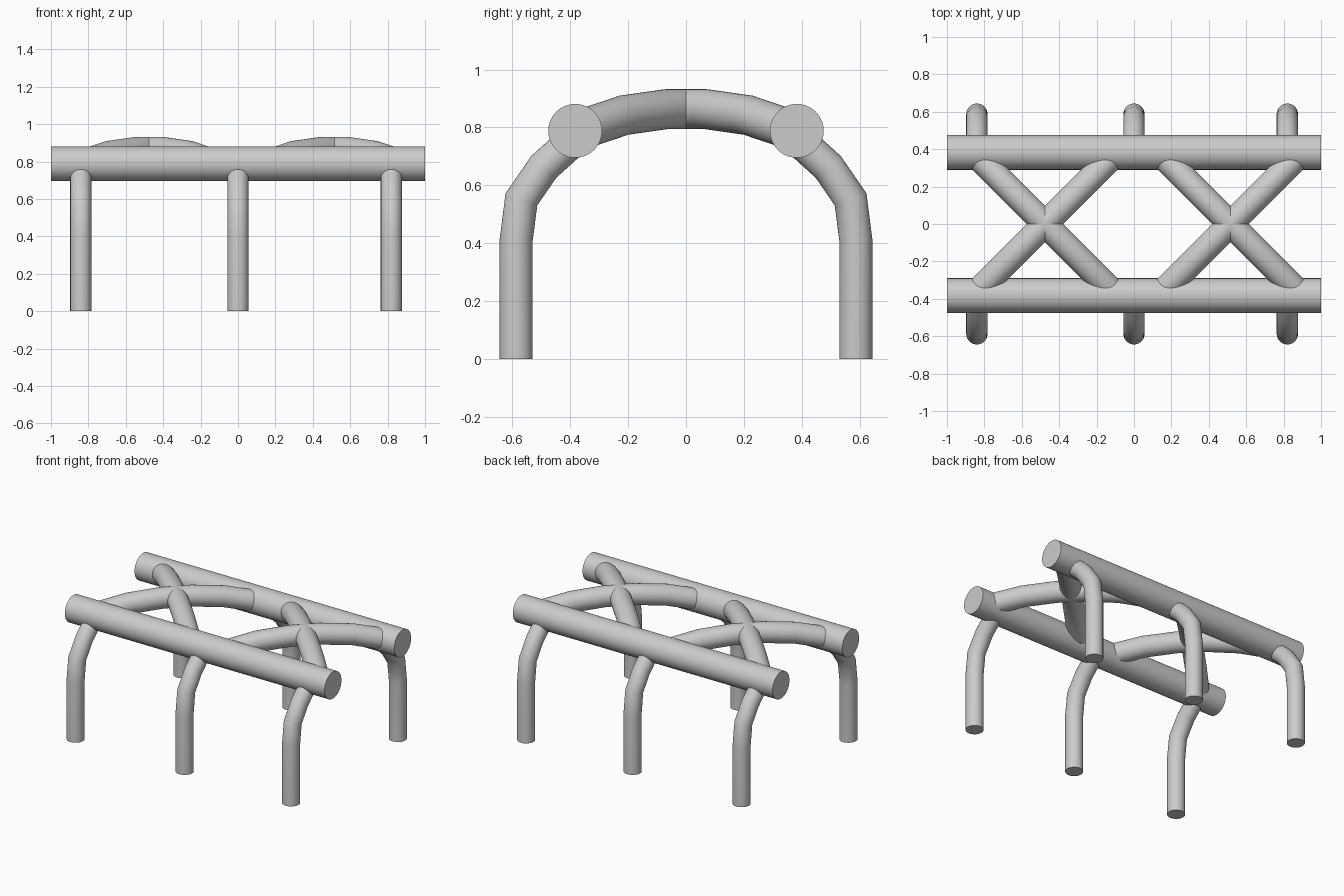
import bpy, bmesh, math
from mathutils import Vector

if "Cube" in bpy.data.objects:
    bpy.data.objects.remove(bpy.data.objects["Cube"])

SIDES = 40


def tube(name, path, side, radius):
    """Capped round tube with mitred bends; side is the normal of the path's plane."""
    pts = [Vector(p) for p in path]
    side = Vector(side).normalized()
    bm = bmesh.new()
    rings = []
    for i, p in enumerate(pts):
        a = (p - pts[i - 1]).normalized() if i > 0 else (pts[1] - p).normalized()
        b = (pts[i + 1] - p).normalized() if i < len(pts) - 1 else a
        t = (a + b).normalized()
        n = side.cross(t) / t.dot(a)
        rings.append([bm.verts.new(p + radius * (side * math.cos(k) + n * math.sin(k)))
                      for k in (2 * math.pi * j / SIDES for j in range(SIDES))])
    for r, s in zip(rings, rings[1:]):
        for j in range(SIDES):
            k = (j + 1) % SIDES
            bm.faces.new((r[j], r[k], s[k], s[j]))
    bm.faces.new(rings[0][::-1])
    bm.faces.new(rings[-1])
    bmesh.ops.recalc_face_normals(bm, faces=bm.faces)
    me = bpy.data.meshes.new(name)
    bm.to_mesh(me)
    bm.free()
    ob = bpy.data.objects.new(name, me)
    bpy.context.collection.objects.link(ob)
    bpy.context.view_layer.objects.active = ob
    bpy.ops.object.select_all(action='DESELECT')
    ob.select_set(True)
    bpy.ops.object.shade_smooth_by_angle(angle=math.radians(40))
    return ob


# Outline of one bent leg (y, z) and of half the arched brace (y, z)
LEG = [(0.587, 0), (0.587, 0.41), (0.569, 0.551), (0.492, 0.663), (0.385, 0.76)]
ARCH = [(0.068, 0.863), (0.215, 0.842), (0.34, 0.80), (0.385, 0.782)]

for label, s in (("front", -1), ("back", 1)):
    # Long rail
    tube(label + "_rail", [(-1, s * 0.383, 0.788), (1, s * 0.383, 0.788)], (0, 0, 1), 0.093)
    # Three bent legs under each rail
    for pos, x in (("left", -0.84), ("middle", 0), ("right", 0.82)):
        tube(f"{label}_{pos}_leg", [(x, s * y, z) for y, z in LEG], (1, 0, 0), 0.057)

# Two crossing pairs of arched diagonal braces
profile = [(-y, z) for y, z in reversed(ARCH)] + ARCH
for label, x in (("left", -0.475), ("right", 0.515)):
    for i, d in enumerate((1, -1)):
        tube(f"{label}_cross_brace_{i + 1}", [(x + d * y, y, z) for y, z in profile],
             (1, -d, 0), 0.069)
